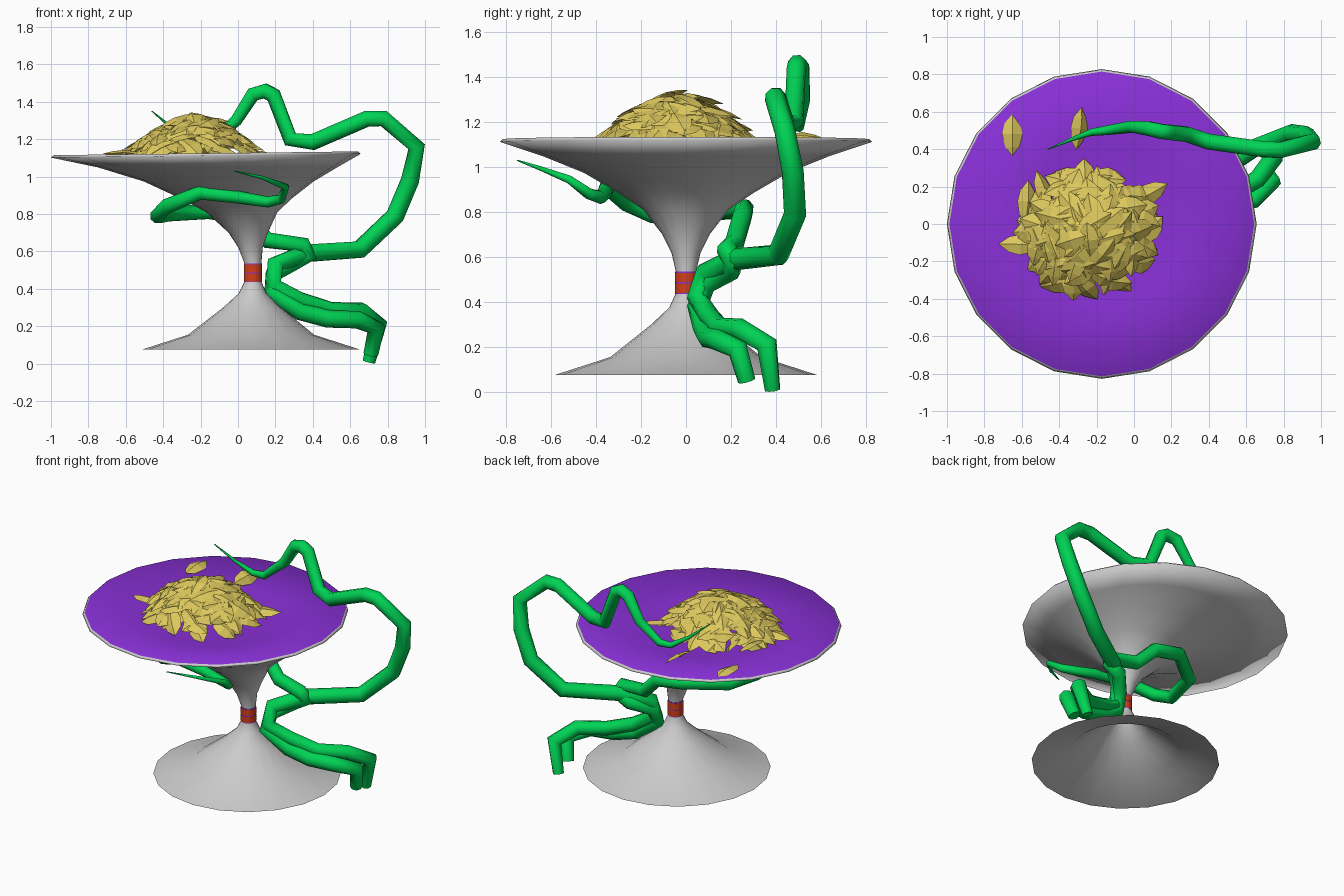
import bpy, bmesh, math, random
from mathutils import Vector, Matrix, Euler

random.seed(4)
SIDES = 20


def material(name, color):
    m = bpy.data.materials.new(name)
    m.diffuse_color = (*color, 1)
    return m


grey = material("grey", (0.8, 0.8, 0.8))
purple = material("purple", (0.25, 0.03, 0.68))
red = material("red", (0.65, 0.05, 0.01))
green = material("green", (0.0, 0.65, 0.09))
gold = material("gold", (0.72, 0.58, 0.11))


def finish(bm, name, mats, smooth=True):
    mesh = bpy.data.meshes.new(name)
    bm.to_mesh(mesh)
    bm.free()
    obj = bpy.data.objects.new(name, mesh)
    bpy.context.collection.objects.link(obj)
    for m in mats:
        mesh.materials.append(m)
    mesh.polygons.foreach_set("use_smooth", [smooth] * len(mesh.polygons))
    return obj


def lathe(name, rings, mats, second_from=99, smooth=True):
    """Skin circular rings (centre x, z, radius); second material from a given ring."""
    bm = bmesh.new()
    loops = []
    for cx, z, r in rings:
        if r == 0:
            loops.append([bm.verts.new((cx, 0, z))] * SIDES)
            continue
        loops.append([bm.verts.new((cx + r * math.cos(a), r * math.sin(a),
                                    z + 0.01 * math.cos(a) * (r > 0.7)))
                      for a in (math.tau * i / SIDES for i in range(SIDES))])
    for k, (lo, hi) in enumerate(zip(loops, loops[1:])):
        for i in range(SIDES):
            j = (i + 1) % SIDES
            f = bm.faces.new(list(dict.fromkeys([lo[i], lo[j], hi[j], hi[i]])))
            f.material_index = int(k >= second_from)
    return finish(bm, name, mats, smooth)


# Goblet: hollow flared foot, thin stem, lopsided wide bowl with purple lining
lathe("goblet", [
    (0.07, 0.075, 0.585), (0.07, 0.155, 0.337), (0.075, 0.30, 0.155),
    (0.078, 0.375, 0.075), (0.08, 0.44, 0.045), (0.08, 0.535, 0.045),
    (0.067, 0.62, 0.065), (0.055, 0.70, 0.105), (0.02, 0.81, 0.19),
    (-0.01, 0.885, 0.30), (-0.05, 0.975, 0.455), (-0.11, 1.05, 0.64),
    (-0.172, 1.112, 0.828), (-0.172, 1.125, 0.815),
    (-0.16, 1.085, 0.45), (-0.16, 1.07, 0)], [grey, purple], second_from=13)

# Stem bands and thin trims
for k, z in enumerate((0.440, 0.488)):
    lathe(f"stem_band_{k + 1}", [(0.08, z, 0.043), (0.08, z, 0.049),
                                 (0.08, z + 0.042, 0.049), (0.08, z + 0.042, 0.043)],
          [red], smooth=False)
for k, z in enumerate((0.436, 0.482, 0.530)):
    lathe(f"stem_trim_{k + 1}", [(0.08, z, 0.043), (0.08, z, 0.048),
                                 (0.08, z + 0.006, 0.048), (0.08, z + 0.006, 0.043)],
          [purple], smooth=False)


def tentacle(name, path):
    """Tapered eight-sided tube; path points are (x, y, z, radius)."""
    cu = bpy.data.curves.new(name, "CURVE")
    cu.dimensions = "3D"
    cu.bevel_depth = 1.0
    cu.bevel_resolution = 2
    cu.use_fill_caps = True
    sp = cu.splines.new("POLY")
    sp.points.add(len(path) - 1)
    for p, (x, y, z, r) in zip(sp.points, path):
        p.co = (x, y, z, 1)
        p.radius = r
    sp.use_smooth = True
    cu.materials.append(green)
    bpy.context.collection.objects.link(bpy.data.objects.new(name, cu))


# Tentacle reaching over the bowl
tentacle("upper_tentacle", [
    (0.70, 0.385, 0.01, .036), (0.75, 0.36, 0.21, .050), (0.66, 0.24, 0.28, .048),
    (0.50, 0.15, 0.285, .046), (0.33, 0.10, 0.34, .046), (0.19, 0.05, 0.42, .048),
    (0.20, 0.09, 0.53, .050), (0.36, 0.22, 0.59, .050), (0.65, 0.41, 0.61, .050),
    (0.84, 0.485, 0.79, .050), (0.92, 0.475, 0.98, .049), (0.955, 0.44, 1.16, .047),
    (0.78, 0.395, 1.31, .046), (0.69, 0.40, 1.31, .046), (0.40, 0.44, 1.185, .046),
    (0.28, 0.48, 1.20, .044), (0.19, 0.49, 1.435, .043), (0.145, 0.495, 1.458, .043),
    (0.08, 0.51, 1.44, .041),
    (-0.01, 0.52, 1.30, .034), (-0.15, 0.50, 1.18, .026), (-0.23, 0.49, 1.18, .020),
    (-0.34, 0.45, 1.25, .010), (-0.46, 0.40, 1.35, .003)])

# Tentacle curling round under the bowl
tentacle("lower_tentacle", [
    (0.71, 0.27, 0.05, .040), (0.74, 0.23, 0.19, .048), (0.64, 0.13, 0.235, .048),
    (0.48, 0.10, 0.24, .048), (0.33, 0.08, 0.28, .048), (0.18, 0.05, 0.38, .046),
    (0.19, 0.09, 0.48, .046), (0.29, 0.20, 0.54, .046), (0.38, 0.21, 0.58, .045),
    (0.35, 0.18, 0.635, .045), (0.16, 0.215, 0.66, .045), (0.04, 0.25, 0.78, .045),
    (-0.15, 0.26, 0.815, .044), (-0.38, 0.08, 0.80, .043), (-0.43, -0.15, 0.79, .042),
    (-0.385, -0.26, 0.84, .041), (-0.20, -0.35, 0.915, .038), (0.0, -0.36, 0.89, .034),
    (0.16, -0.38, 0.865, .030), (0.23, -0.43, 0.88, .026), (0.255, -0.52, 0.945, .019),
    (0.13, -0.65, 0.995, .010), (-0.02, -0.75, 1.03, .003)])


# Petals: cupped pointed leaves gathered in a loose heap
def add_petal(bm, pos, rot, length=0.22, width=0.11):
    outline = [(-.5, 0), (-.3, .34), (0, .5), (.25, .38), (.5, 0)]
    mtx = Matrix.Translation(pos) @ rot
    put = lambda u, v, z: bm.verts.new(mtx @ Vector((u * length, v * width, z)))
    mid = [put(u, 0, 0.012 - 0.08 * u * u) for u, v in outline]
    for s in (1, -1):
        side = [put(u, s * v, -0.006 - 0.08 * u * u) for u, v in outline[1:-1]]
        edge = [mid[0]] + side + [mid[-1]]
        for i in range(4):
            f = list(dict.fromkeys([mid[i], mid[i + 1], edge[i + 1], edge[i]]))
            bm.faces.new(f[::-1] if s > 0 else f)


bm = bmesh.new()
golden = math.pi * (3 - math.sqrt(5))
COUNT = 120
for i in range(COUNT):
    t = math.sqrt((i + 0.5) / COUNT)
    a = i * golden + random.uniform(-0.3, 0.3)
    r = 0.32 * t
    x, y = -0.24 + 1.05 * r * math.cos(a), -0.04 + r * math.sin(a)
    z = 1.135 + 0.18 * (1 - t ** 1.8) + random.uniform(-0.02, 0.015)
    # lean outward along the dome, with a free spin about the local normal
    lean = Matrix.Rotation(a, 4, 'Z') @ Matrix.Rotation(0.12 + 0.42 * t, 4, 'Y')
    spin = Euler((random.uniform(-0.3, 0.3), random.uniform(-0.2, 0.2),
                  random.gauss(0, 0.9))).to_matrix().to_4x4()
    add_petal(bm, (x, y, z), lean @ spin,
              random.uniform(0.18, 0.23), random.uniform(0.10, 0.135))
# Stray petals lying on the lining
for x, y, z, yaw, tilt in ((-0.65, 0.48, 1.12, 1.57, 0.1), (-0.29, 0.51, 1.13, 1.45, 0.6),
                           (0.08, 0.16, 1.13, 0.5, 0.2), (-0.61, -0.11, 1.13, 3.1, 0.1),
                           (-0.57, 0.12, 1.13, 1.5, 0.4), (-0.48, 0.18, 1.14, 1.9, 0.7)):
    add_petal(bm, (x, y, z), Euler((tilt, 0, yaw)).to_matrix().to_4x4(), 0.23)
finish(bm, "petal_pile", [gold], smooth=False)
